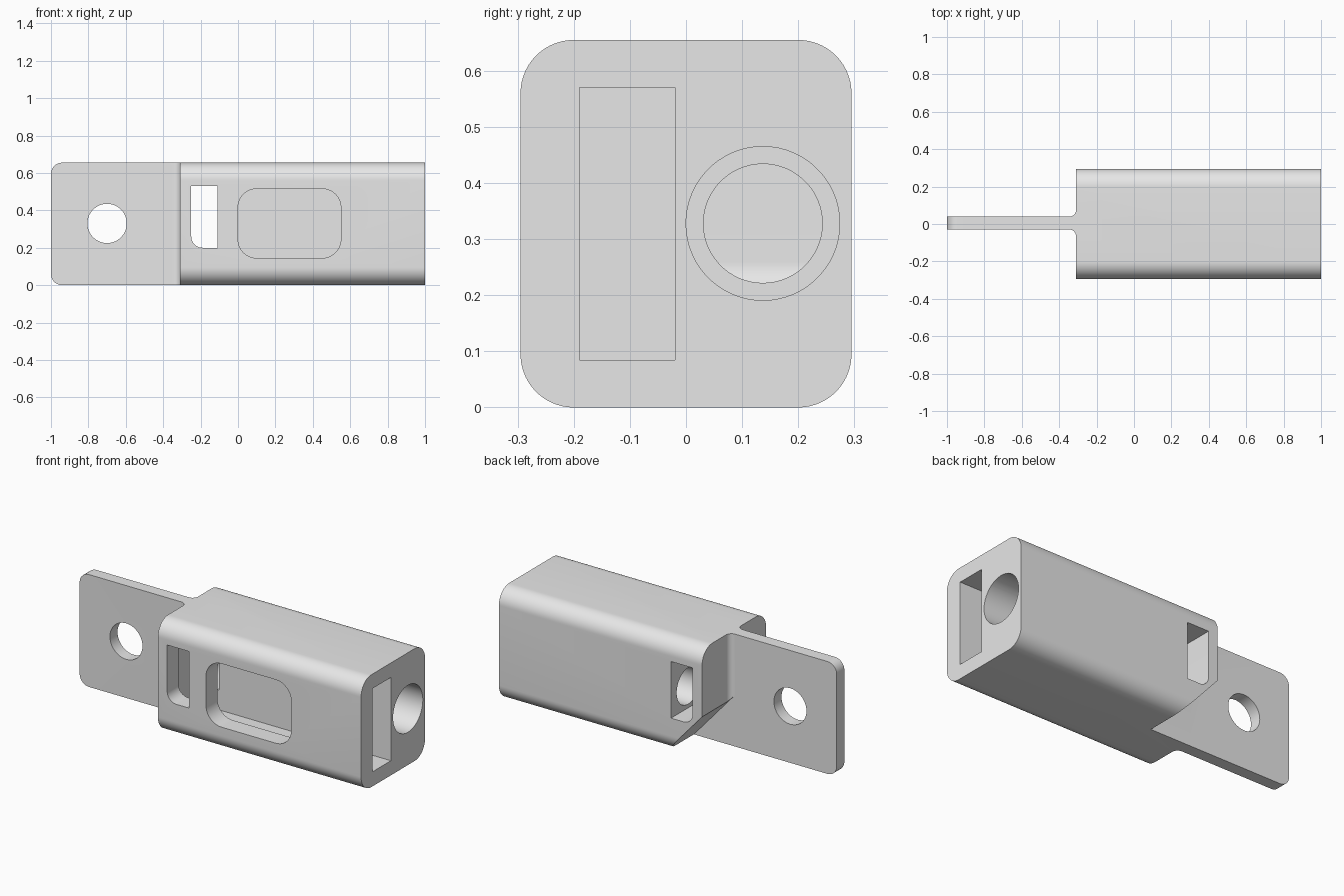
import bpy, bmesh
from math import sin, cos, radians

cube = bpy.data.objects.get("Cube")
if cube:
    bpy.data.objects.remove(cube, do_unlink=True)

grey = bpy.data.materials.new("light grey")
grey.use_nodes = True
grey.diffuse_color = (0.8, 0.8, 0.8, 1)
grey.node_tree.nodes["Principled BSDF"].inputs["Base Color"].default_value = (0.8, 0.8, 0.8, 1)


def arc(ca, cb, r, start, end, steps=14):
    angles = [radians(start + (end - start) * i / steps) for i in range(steps + 1)]
    return [(ca + r * cos(t), cb + r * sin(t)) for t in angles]


def rounded(a0, b0, a1, b1, bl=0, br=0, tr=0, tl=0):
    """Rectangle outline with a radius for each corner."""
    out = []
    for a, b, sa, sb, r, start in ((a0, b0, 1, 1, bl, 180), (a1, b0, -1, 1, br, 270),
                                   (a1, b1, -1, -1, tr, 0), (a0, b1, 1, -1, tl, 90)):
        out += arc(a + sa * r, b + sb * r, r, start, start + 90) if r else [(a, b)]
    return out


def prism(name, outline, axis, lo, hi):
    """Extrude a flat outline along one axis."""
    place = {"x": lambda a, b, h: (h, a, b),
             "y": lambda a, b, h: (a, h, b),
             "z": lambda a, b, h: (a, b, h)}[axis]
    bm = bmesh.new()
    low = [bm.verts.new(place(a, b, lo)) for a, b in outline]
    high = [bm.verts.new(place(a, b, hi)) for a, b in outline]
    bm.faces.new(low)
    bm.faces.new(high)
    for i in range(len(low)):
        j = (i + 1) % len(low)
        bm.faces.new((low[i], low[j], high[j], high[i]))
    bmesh.ops.recalc_face_normals(bm, faces=bm.faces)
    mesh = bpy.data.meshes.new(name)
    bm.to_mesh(mesh)
    bm.free()
    mesh.materials.append(grey)
    obj = bpy.data.objects.new(name, mesh)
    bpy.context.collection.objects.link(obj)
    return obj


def combine(target, tool, operation):
    """Apply a boolean, then remove the helper."""
    tool.hide_render = True
    mod = target.modifiers.new("boolean", "BOOLEAN")
    mod.operation = operation
    mod.solver = "EXACT"
    mod.object = tool
    bpy.context.view_layer.objects.active = target
    bpy.ops.object.modifier_apply(modifier=mod.name)
    bpy.data.objects.remove(tool, do_unlink=True)


H = 0.655      # overall height
END = -0.31    # plane where the block meets the flat tab
F = 0.035      # fillet between tab and block

# Plan outline: thin tab, filleted into the wide block
plan = ([(-1.1, -0.03)] + arc(END - F, -0.03 - F, F, 90, 0)
        + [(END, -0.4), (1, -0.4), (1, 0.4), (END, 0.4)]
        + arc(END - F, 0.04 + F, F, 0, -90) + [(-1.1, 0.04)])
body = prism("housing_with_tab", plan, "z", -0.1, 0.8)

# Rounded long edges and rounded tab corners
r = 0.095
combine(body, prism("bar", rounded(-0.295, 0, 0.295, H, r, r, r, r), "x", -1.2, 1.2), "INTERSECT")
combine(body, prism("side", rounded(-1, 0, 1.1, H, bl=0.06, tl=0.06), "y", -0.5, 0.5), "INTERSECT")

# Sloped underside behind the tab
slope = [(-0.46, 0.43), (-0.46, -0.1), (0.01, -0.1)]
combine(body, prism("slope_cut", slope, "y", 0.04, 0.5), "DIFFERENCE")

# Hole in the tab
combine(body, prism("tab_hole", arc(-0.7, 0.33, 0.105, 0, 354, 59), "y", -0.5, 0.5), "DIFFERENCE")

# Cross slot, long channel and front window
combine(body, prism("cross_slot", rounded(-0.25, 0.2, -0.11, 0.53, bl=0.06), "y", -0.5, 0.5), "DIFFERENCE")
combine(body, prism("channel", rounded(-0.19, 0.085, -0.02, 0.57), "x", -0.26, 1.1), "DIFFERENCE")
w = 0.1
combine(body, prism("window", rounded(0, 0.145, 0.55, 0.515, w, w, w, w), "y", -0.5, -0.1), "DIFFERENCE")

# Stepped bore, narrow where it reaches the cross slot
for radius, start in ((0.106, -0.18), (0.137, 0.1)):
    combine(body, prism("bore", arc(0.137, 0.328, radius, 0, 354, 59), "x", start, 1.1), "DIFFERENCE")

bpy.ops.object.select_all(action="DESELECT")
body.select_set(True)
bpy.context.view_layer.objects.active = body
bpy.ops.object.shade_smooth_by_angle(angle=radians(30))
